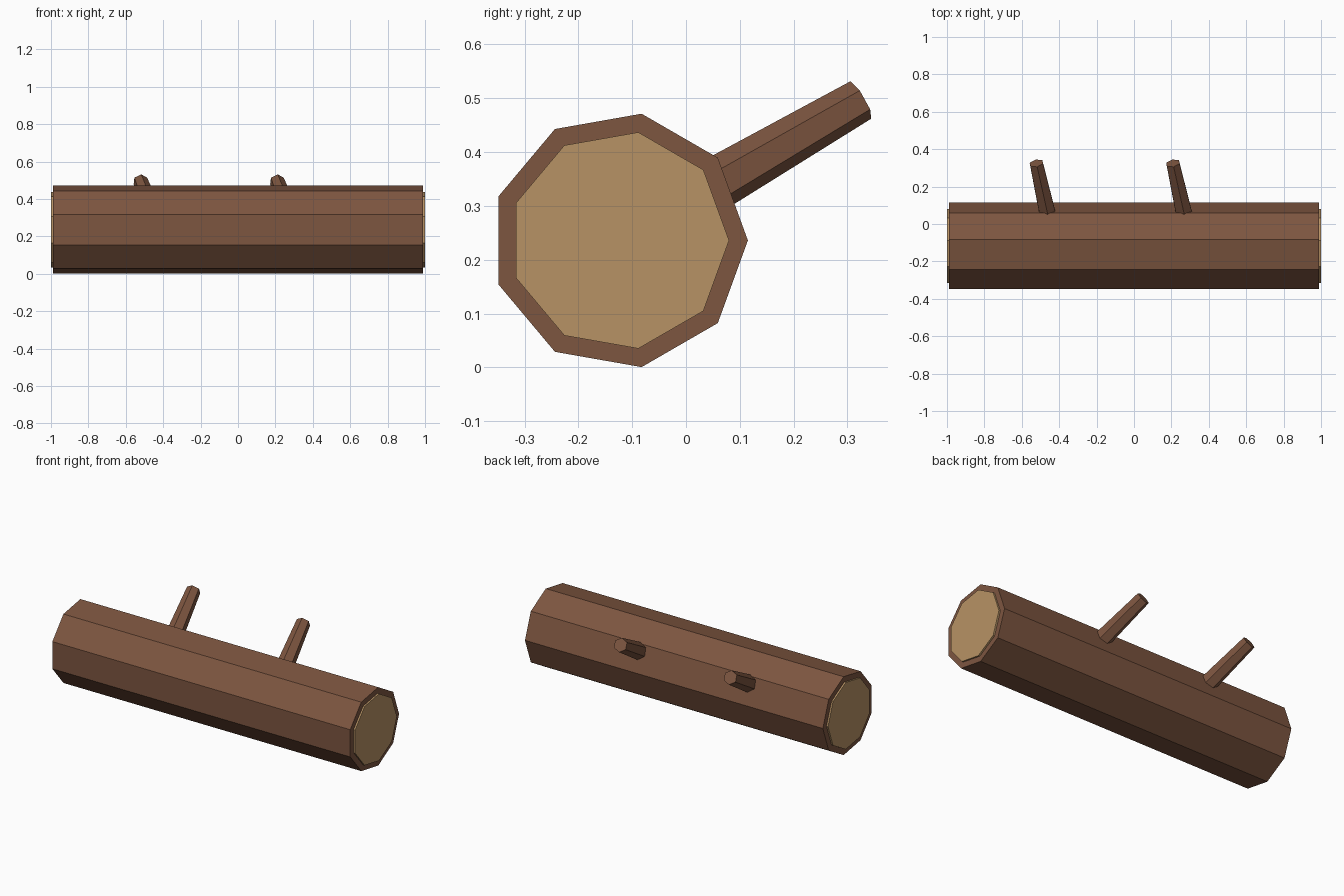
import bpy
import bmesh
from math import cos, sin, tau
from mathutils import Vector

cube = bpy.data.objects.get("Cube")
if cube:
    bpy.data.objects.remove(cube, do_unlink=True)


def make_material(name, rgb):
    mat = bpy.data.materials.new(name)
    mat.use_nodes = True
    mat.diffuse_color = (*rgb, 1)
    mat.node_tree.nodes["Principled BSDF"].inputs["Base Color"].default_value = (*rgb, 1)
    return mat


bark = make_material("brown bark", (0.205, 0.092, 0.051))
wood = make_material("tan cut wood", (0.477, 0.290, 0.130))


def frustum(name, start, end, r_start, r_end, sides, first_dir, mat):
    """Flat-sided solid between two points, first corner towards first_dir."""
    start, end = Vector(start), Vector(end)
    axis = (end - start).normalized()
    u = Vector(first_dir)
    u = (u - axis * u.dot(axis)).normalized()
    v = axis.cross(u)
    bm = bmesh.new()
    rings = []
    for centre, r in ((start, r_start), (end, r_end)):
        angles = [tau * i / sides for i in range(sides)]
        rings.append([bm.verts.new(centre + (u * cos(a) + v * sin(a)) * r) for a in angles])
    low, high = rings
    for i in range(sides):
        j = (i + 1) % sides
        bm.faces.new((low[i], low[j], high[j], high[i]))
    bm.faces.new(low[::-1])
    bm.faces.new(high)
    mesh = bpy.data.meshes.new(name)
    bm.to_mesh(mesh)
    bm.free()
    mesh.materials.append(mat)
    obj = bpy.data.objects.new(name, mesh)
    bpy.context.collection.objects.link(obj)
    return obj


# Nine-sided trunk lying along x
Y, Z, HALF = -0.124, 0.236, 0.99
BACK = (0, 1, 0)
frustum("log_trunk", (-HALF, Y, Z), (HALF, Y, Z), 0.239, 0.239, 9, BACK, bark)

# Cut wood discs standing slightly proud of both ends
for side, label in ((1, "left"), (-1, "right")):
    frustum(label + "_cut_end", (side * (HALF - 0.01), Y, Z), (side, Y, Z),
            0.204, 0.204, 9, BACK, wood)

# Tapered six-sided branch stubs, rooted inside the trunk
direction = Vector((-0.222, 1, 0.58)).normalized()
for x, label in ((0.208, "left"), (-0.522, "right")):
    tip = Vector((x, 0.325, 0.497))
    frustum(label + "_branch", tip - direction * 0.42, tip, 0.053, 0.04, 6, (0, 0, 1), bark)
